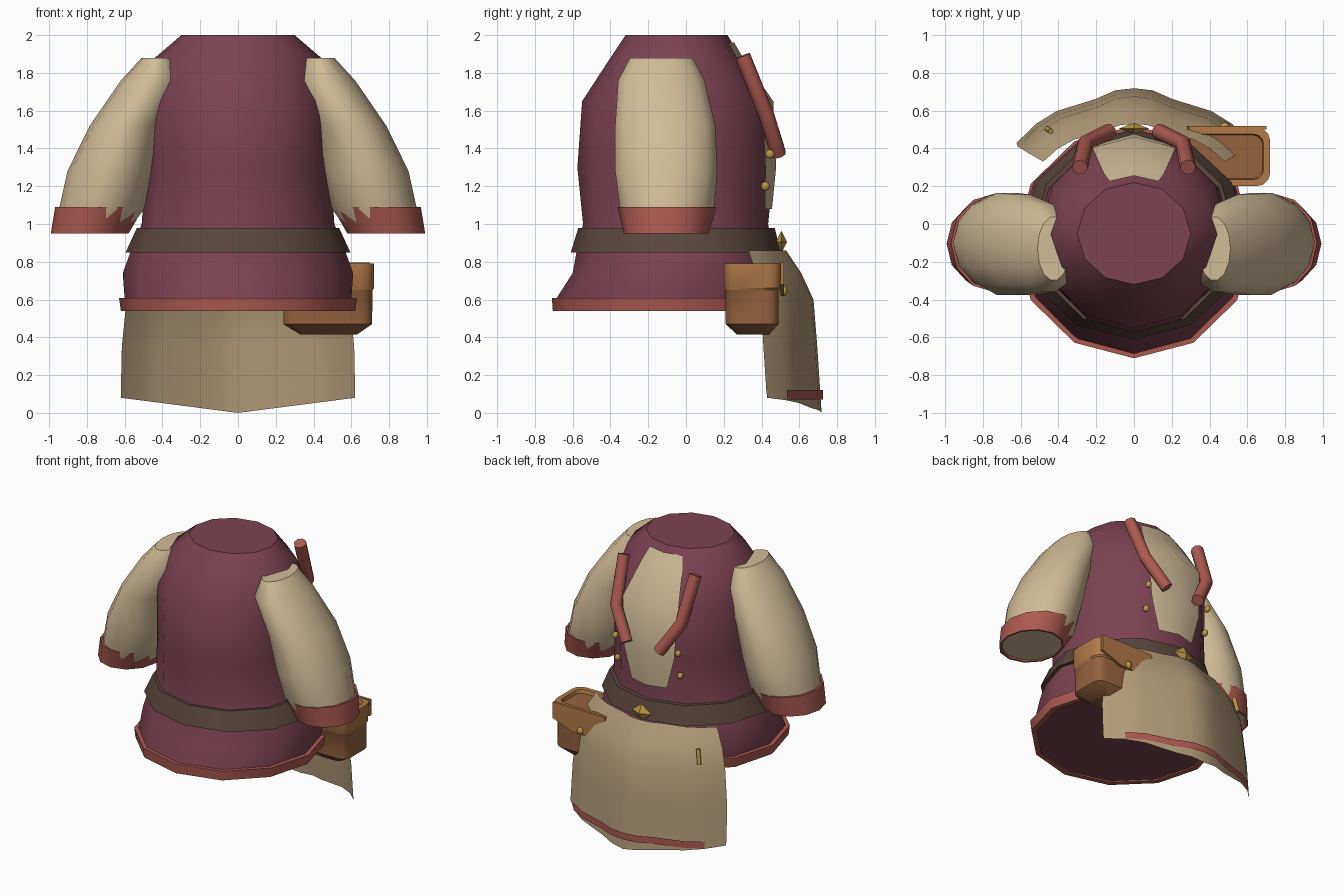
import bpy, bmesh, math
from mathutils import Vector

cube = bpy.data.objects.get("Cube")
if cube:
    bpy.data.objects.remove(cube, do_unlink=True)


def material(name, hexcode):
    srgb = [int(hexcode[i:i + 2], 16) / 255 for i in (0, 2, 4)]
    col = [c / 12.92 if c < 0.04 else ((c + 0.055) / 1.055) ** 2.4 for c in srgb] + [1]
    m = bpy.data.materials.new(name)
    m.use_nodes = True
    m.diffuse_color = col
    bsdf = m.node_tree.nodes["Principled BSDF"]
    bsdf.inputs["Base Color"].default_value = col
    bsdf.inputs["Roughness"].default_value = 0.8
    return m


MAROON = material("maroon cloth", "7c4252")
LINEN = material("pale linen", "d2bc98")
CANVAS = material("apron canvas", "b39b78")
RED = material("brick red trim", "ac5a50")
BELT = material("dark belt leather", "5a463d")
TAN = material("tan leather", "b27a48")
BROWN = material("brown leather", "95623f")
GOLD = material("gold metal", "bc9646")


def finish(name, bm, mats, angle=40, closed=True):
    if closed:
        bmesh.ops.recalc_face_normals(bm, faces=bm.faces)
    me = bpy.data.meshes.new(name)
    for f in bm.faces:
        f.smooth = True
    bm.to_mesh(me)
    bm.free()
    me.set_sharp_from_angle(angle=math.radians(angle))
    for m in mats:
        me.materials.append(m)
    ob = bpy.data.objects.new(name, me)
    bpy.context.collection.objects.link(ob)
    return ob


def ellipse(z, cx, cy, rx, ry, n=12):
    return [Vector((cx + rx * math.cos(a), cy + ry * math.sin(a), z))
            for a in (2 * math.pi * k / n for k in range(n))]


def loft(rings, caps=True, loop=False, wrap=True):
    """Skin a list of point rings (or open rows) with quads."""
    bm = bmesh.new()
    rows = [[bm.verts.new(p) for p in r] for r in rings]
    pairs = list(zip(rows, rows[1:])) + ([(rows[-1], rows[0])] if loop else [])
    n = len(rows[0])
    for a, b in pairs:
        for i in range(n if wrap else n - 1):
            j = (i + 1) % n
            bm.faces.new((a[i], a[j], b[j], b[i]))
    if caps:
        bm.faces.new(rows[0])
        bm.faces.new(rows[-1])
    return bm


def band(name, top, bottom, mat, inner=0.94):
    """Hollow ring; top and bottom are (z, cx, cy, rx, ry)."""
    def shrink(r):
        return (*r[:3], r[3] * inner, r[4] * inner)
    rings = [ellipse(*r) for r in (shrink(top), top, bottom, shrink(bottom))]
    return finish(name, loft(rings, caps=False, loop=True), [mat])


# Tunic body: (z, centre y, half width, half depth)
BODY = [(2, -.05, .3, .27), (1.88, -.055, .44, .345), (1.65, -.05, .5, .5),
        (1.3, -.055, .49, .52), (1, -.055, .51, .49), (.85, -.06, .57, .52),
        (.74, -.05, .61, .55), (.6, -.095, .6, .595), (.55, -.095, .6, .595)]
finish("tunic", loft([ellipse(z, 0, cy, rx, ry) for z, cy, rx, ry in BODY]), [MAROON])
band("hem_trim", (.608, 0, -.095, .63, .615), (.54, 0, -.095, .62, .61), RED)
band("belt", (.98, 0, -.05, .535, .52), (.85, 0, -.055, .595, .555), BELT)


# Linen panel lying on the back of the tunic
def back_surface(x, z):
    for (z0, *a), (z1, *b) in zip(BODY, BODY[1:]):
        if z1 <= z <= z0:
            t = (z0 - z) / (z0 - z1)
            cy, rx, ry = (p + (q - p) * t for p, q in zip(a, b))
            drop = 1 - math.cos(math.pi / 6)
            return cy + ry * (1 - drop * abs(x) / (rx / 2))


panel = []
for z, hw in ((1.96, .13), (1.88, .16), (1.65, .22), (1.3, .2), (1.08, .14)):
    panel.append([Vector((x, back_surface(x, z) + .012, z)) for x in (hw, 0, -hw)])
finish("back_panel", loft(panel, caps=False, wrap=False), [LINEN], closed=False)

# Sleeves and cuffs: (z, centre x, centre y, half width, half depth)
SLEEVE = [(1.88, .425, -.13, .085, .17), (1.76, .455, -.13, .165, .235),
          (1.52, .59, -.11, .195, .272), (1.28, .675, -.105, .228, .277),
          (1.08, .722, -.1, .225, .255), (.965, .775, -.105, .195, .21)]
for s, side in ((1, "left"), (-1, "right")):
    finish(side + "_sleeve",
           loft([ellipse(z, s * cx, cy, rx, ry, 14) for z, cx, cy, rx, ry in SLEEVE]), [LINEN])
    band(side + "_cuff", (1.09, s * .733, -.1, .235, .262),
         (.95, s * .785, -.105, .206, .225), RED)


# Shoulder straps, bent tubes on the back
def tube(name, points, radius, mat):
    cu = bpy.data.curves.new(name + "_path", "CURVE")
    cu.dimensions = "3D"
    cu.bevel_depth, cu.bevel_resolution, cu.use_fill_caps = radius, 2, True
    sp = cu.splines.new("POLY")
    sp.points.add(len(points) - 1)
    for p, co in zip(sp.points, points):
        p.co = (*co, 1)
    tmp = bpy.data.objects.new(name + "_path", cu)
    bpy.context.collection.objects.link(tmp)
    bpy.context.view_layer.update()
    bm = bmesh.new()
    bm.from_mesh(tmp.to_mesh())
    tmp.to_mesh_clear()
    bpy.data.objects.remove(tmp)
    bmesh.ops.remove_doubles(bm, verts=bm.verts, dist=.0005)
    for f in bm.faces:
        f.material_index = 0
    finish(name, bm, [mat], 50)


def gem(name, pos, size):
    bm = bmesh.new()
    bmesh.ops.create_uvsphere(bm, u_segments=8, v_segments=4, radius=1)
    bmesh.ops.scale(bm, vec=size, verts=bm.verts)
    bmesh.ops.translate(bm, vec=pos, verts=bm.verts)
    finish(name, bm, [GOLD], 60)


for s, side in ((1, "left"), (-1, "right")):
    tube(side + "_strap", [(s * .285, .3, 1.89), (s * .26, .425, 1.58), (s * .13, .49, 1.37)],
         .042, RED)
    for i, (y, z) in enumerate(((.435, 1.56), (.445, 1.37), (.42, 1.2))):
        gem(f"{side}_stud_{i + 1}", (s * .25, y, z), (.02, .025, .025))

# Diamond buckle
bm = bmesh.new()
bmesh.ops.create_uvsphere(bm, u_segments=4, v_segments=2, radius=1)
bmesh.ops.scale(bm, vec=(.08, .03, .06), verts=bm.verts)
bmesh.ops.translate(bm, vec=(0, .505, .905), verts=bm.verts)
finish("buckle", bm, [GOLD], 20)

# Apron sheet: (z at centre, z at edge, half width, y at centre, y at edge)
APRON = [(.86, .86, .48, .53, .33), (.74, .74, .55, .61, .37), (.6, .6, .59, .675, .395),
         (.35, .35, .615, .695, .41), (.12, .12, .62, .71, .425), (0, .08, .62, .718, .43)]
WAVE = [(0, 1), (.16, .96), (.33, .8), (.66, .58), (.84, .34), (1, 0)]
WAVE = [(-t, f) for t, f in WAVE[:0:-1]] + WAVE


def apron_row(zc, ze, hw, yc, ye, reach=1, lift=0):
    return [Vector((t * hw, ye + (yc - ye) * f + lift, zc + (ze - zc) * abs(t)))
            for t, f in WAVE if abs(t) <= reach]


finish("apron", loft([apron_row(*r) for r in APRON], caps=False, wrap=False),
       [CANVAS], closed=False)
trim = [apron_row(z, z, *APRON[-1][2:], reach=.9, lift=.006) for z in (.12, .072)]
finish("apron_trim", loft(trim, caps=False, wrap=False), [RED], closed=False)
tube("apron_pin", [(-.44, .49, .75), (-.46, .505, .65)], .014, GOLD)


# Pouch with a sunken lid
def rounded(z, x0, x1, y0, y1, r):
    pts = []
    for k, (cx, cy) in enumerate(((x1 - r, y1 - r), (x0 + r, y1 - r),
                                  (x0 + r, y0 + r), (x1 - r, y0 + r))):
        for a in (0, 30, 60, 90):
            a = math.radians(a + 90 * k)
            pts.append(Vector((cx + r * math.cos(a), cy + r * math.sin(a), z)))
    return pts


bm = loft([rounded(.415, .33, .63, .27, .44, .05), rounded(.47, .24, .71, .21, .49, .06),
           rounded(.65, .24, .712, .207, .49, .06), rounded(.66, .24, .72, .2, .5, .07),
           rounded(.79, .24, .72, .2, .51, .07), rounded(.79, .29, .685, .235, .475, .05),
           rounded(.765, .29, .68, .24, .47, .05)])
for f in bm.faces:
    f.material_index = int(f.calc_center_median().z > .64 and len(f.verts) == 4)
finish("pouch", bm, [BROWN, TAN], 35)

# Pointed flap of the pouch
outline = [(.7, .795), (.7, .68), (.54, .62), (.44, .62), (.27, .74), (.29, .795)]
finish("pouch_flap", loft([[Vector((x, y, z)) for x, z in outline] for y in (.5, .518)]), [TAN])
gem("pouch_stud", (.48, .518, .645), (.025, .02, .028))
